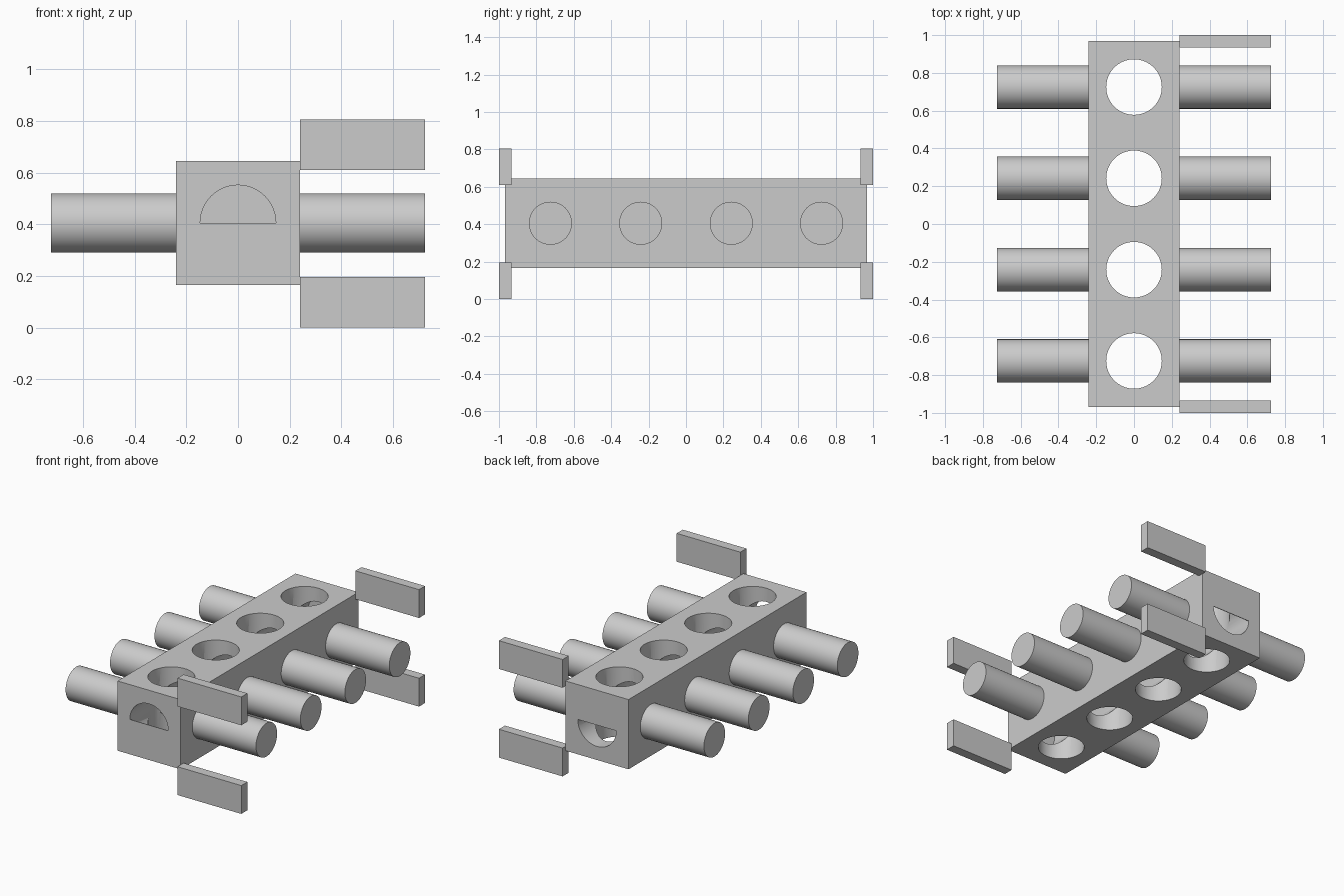
import bpy
import bmesh
import math
from mathutils import Matrix

if "Cube" in bpy.data.objects:
    bpy.data.objects.remove(bpy.data.objects["Cube"], do_unlink=True)

GREY = (0.6, 0.6, 0.6, 1.0)
grey = bpy.data.materials.new("plain_grey")
grey.use_nodes = True
grey.diffuse_color = GREY
grey.node_tree.nodes["Principled BSDF"].inputs["Base Color"].default_value = GREY

MID_Z = 0.405          # height of the body's centre line
BODY_HALF = 0.24       # half width and half height of the body
BODY_END = 0.968       # half length of the body
BORE = 0.147
STATIONS = (-0.725, -0.242, 0.242, 0.725)


def add_object(name, bm):
    mesh = bpy.data.meshes.new(name)
    bm.to_mesh(mesh)
    bm.free()
    mesh.materials.append(grey)
    obj = bpy.data.objects.new(name, mesh)
    bpy.context.collection.objects.link(obj)
    return obj


def box(name, centre, size):
    bm = bmesh.new()
    bmesh.ops.create_cube(bm, size=1, matrix=Matrix.Translation(centre) @ Matrix.Diagonal((*size, 1)))
    return add_object(name, bm)


def rod(name, centre, radius, length, axis):
    turn = {"X": Matrix.Rotation(math.pi / 2, 4, "Y"),
            "Y": Matrix.Rotation(math.pi / 2, 4, "X"),
            "Z": Matrix.Identity(4)}[axis]
    bm = bmesh.new()
    bmesh.ops.create_cone(bm, cap_ends=True, segments=64, radius1=radius, radius2=radius,
                          depth=length, matrix=Matrix.Translation(centre) @ turn)
    return add_object(name, bm)


def smooth(obj):
    bpy.ops.object.select_all(action="DESELECT")
    obj.select_set(True)
    bpy.context.view_layer.objects.active = obj
    bpy.ops.object.shade_smooth_by_angle(angle=math.radians(30))


def cut(target, cutter):
    bpy.context.view_layer.objects.active = target
    mod = target.modifiers.new("bore", "BOOLEAN")
    mod.operation = "DIFFERENCE"
    mod.solver = "EXACT"
    mod.object = cutter
    bpy.ops.object.modifier_apply(modifier=mod.name)
    bpy.data.objects.remove(cutter, do_unlink=True)


# Long block with four upright bores and one lengthwise channel
body = box("body", (0, 0, MID_Z), (2 * BODY_HALF, 2 * BODY_END, 2 * BODY_HALF))
for y in STATIONS:
    cut(body, rod("bore_cutter", (0, y, MID_Z), BORE, 1, "Z"))
cut(body, rod("channel_cutter", (0, 0, MID_Z), BORE - 0.0005, 3, "Y"))
smooth(body)


# Half-round covers: lower half at the front, upper half at the back
def half_cover(name, y, inward, up):
    bm = bmesh.new()
    arc = [math.pi * i / 32 for i in range(33)]
    verts = [bm.verts.new((BORE * math.cos(a), y, MID_Z + up * BORE * math.sin(a))) for a in arc]
    face = bm.faces.new(verts)
    moved = bmesh.ops.extrude_face_region(bm, geom=[face], use_keep_orig=True)["geom"]
    bmesh.ops.translate(bm, vec=(0, inward, 0),
                        verts=[g for g in moved if isinstance(g, bmesh.types.BMVert)])
    bmesh.ops.recalc_face_normals(bm, faces=bm.faces)
    add_object(name, bm)


half_cover("front_channel_cover", -BODY_END, 0.004, -1)
half_cover("back_channel_cover", BODY_END, -0.004, 1)

# Round arms along both sides
for side, x in (("left", 1), ("right", -1)):
    for number, y in enumerate(STATIONS, 1):
        smooth(rod(f"{side}_arm_{number}", (x * 0.4825, y, MID_Z), 0.115, 0.485, "X"))

# Flat plates at the left corners
for end, y in (("front", -1), ("back", 1)):
    for level, z in (("lower", 0.0975), ("upper", 0.7075)):
        box(f"{end}_{level}_plate", (0.4825, y * 0.967, z), (0.485, 0.066, 0.195))
